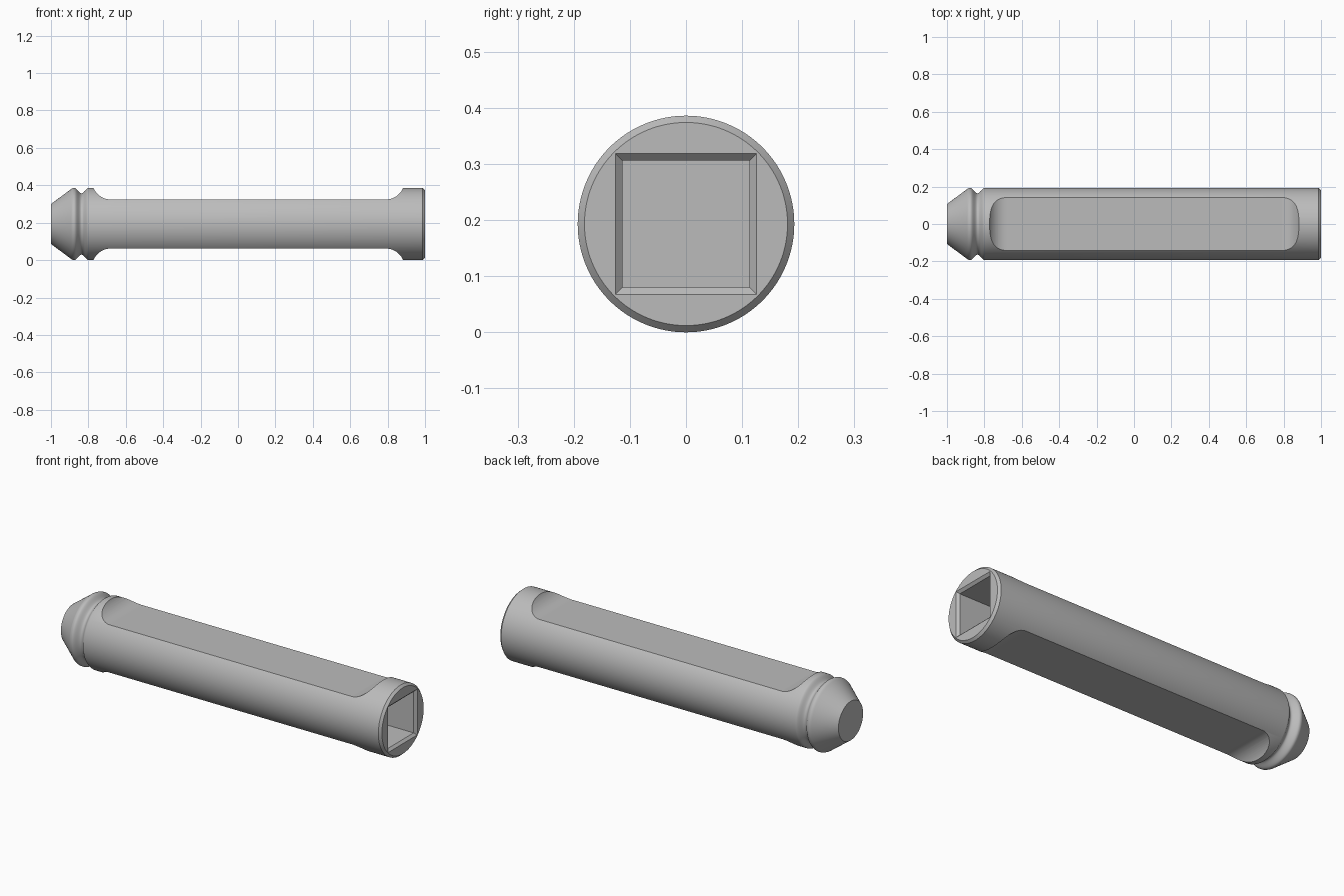
import bpy, bmesh, math
from mathutils import Vector

cube = bpy.data.objects.get("Cube")
if cube:
    bpy.data.objects.remove(cube, do_unlink=True)

R = 0.193          # barrel radius, also the height of its axis
FLAT = 0.131       # distance of each flat from the axis
SEGMENTS = 128

metal = bpy.data.materials.new("grey metal")
metal.use_nodes = True
colour = (0.5, 0.5, 0.5, 1)
metal.diffuse_color = colour
metal.node_tree.nodes["Principled BSDF"].inputs["Base Color"].default_value = colour


def add_object(name, bm):
    bmesh.ops.recalc_face_normals(bm, faces=bm.faces)
    mesh = bpy.data.meshes.new(name)
    bm.to_mesh(mesh)
    bm.free()
    mesh.materials.append(metal)
    obj = bpy.data.objects.new(name, mesh)
    bpy.context.collection.objects.link(obj)
    return obj


def loft(name, rings):
    """Skin a list of equal-length point rings and cap both ends."""
    bm = bmesh.new()
    loops = [[bm.verts.new(p) for p in ring] for ring in rings]
    n = len(loops[0])
    for a, b in zip(loops, loops[1:]):
        for i in range(n):
            j = (i + 1) % n
            bm.faces.new((a[i], a[j], b[j], b[i]))
    bm.faces.new(loops[0])
    bm.faces.new(loops[-1])
    return add_object(name, bm)


def circle(x, r):
    turn = 2 * math.pi / SEGMENTS
    return [(x, r * math.cos(i * turn), R + r * math.sin(i * turn)) for i in range(SEGMENTS)]


def square(x, h):
    return [(x, sy * h, R + sz * h) for sy, sz in ((-1, -1), (1, -1), (1, 1), (-1, 1))]


# Turned barrel: tapered nose, rounded lip, retaining groove, chamfered end
profile = [(-1, 0.107), (-0.893, 0.186), (-0.888, 0.190), (-0.882, 0.1925), (-0.875, R)]
for i in range(1, 16):
    t = i / 16
    profile.append((-0.875 + 0.077 * t, R - 0.029 * math.sin(math.pi * t) ** 2))
profile += [(-0.798, R), (0.987, R), (1, 0.181)]
barrel = loft("barrel", [circle(x, r) for x, r in profile])


# Cutters: one filleted slab per flat, one square socket
def flat_cutter(name, side):
    fillet, steps = 0.1, 16
    outline = [(-0.78, 0.3)]
    for centre, start in ((-0.68, math.pi), (0.79, 1.5 * math.pi)):
        for i in range(steps + 1):
            a = start + i * math.pi / 2 / steps
            outline.append((centre + fillet * math.cos(a), FLAT + fillet + fillet * math.sin(a)))
    outline.append((0.89, 0.3))
    return loft(name, [[(x, y, R + side * z) for x, z in outline] for y in (-0.3, 0.3)])


cutters = [
    flat_cutter("upper_flat_cutter", 1),
    flat_cutter("lower_flat_cutter", -1),
    loft("socket_cutter", [square(0.65, 0.113), square(0.987, 0.113), square(1.01, 0.136)]),
]

bpy.ops.object.select_all(action="DESELECT")
barrel.select_set(True)
bpy.context.view_layer.objects.active = barrel
for cutter in cutters:
    cutter.hide_render = True
    cut = barrel.modifiers.new(cutter.name, "BOOLEAN")
    cut.operation = "DIFFERENCE"
    cut.solver = "EXACT"
    cut.object = cutter
    bpy.ops.object.modifier_apply(modifier=cut.name)
    bpy.data.objects.remove(cutter, do_unlink=True)

# Smooth curved surfaces, keep the two flats and the end faces truly flat
bpy.ops.object.shade_smooth_by_angle(angle=math.radians(28))
for face in barrel.data.polygons:
    on_flat = abs(abs(face.center.z - R) - FLAT) < 0.0005 and abs(face.normal.z) > 0.999
    if on_flat or abs(face.normal.x) > 0.999:
        face.use_smooth = False
